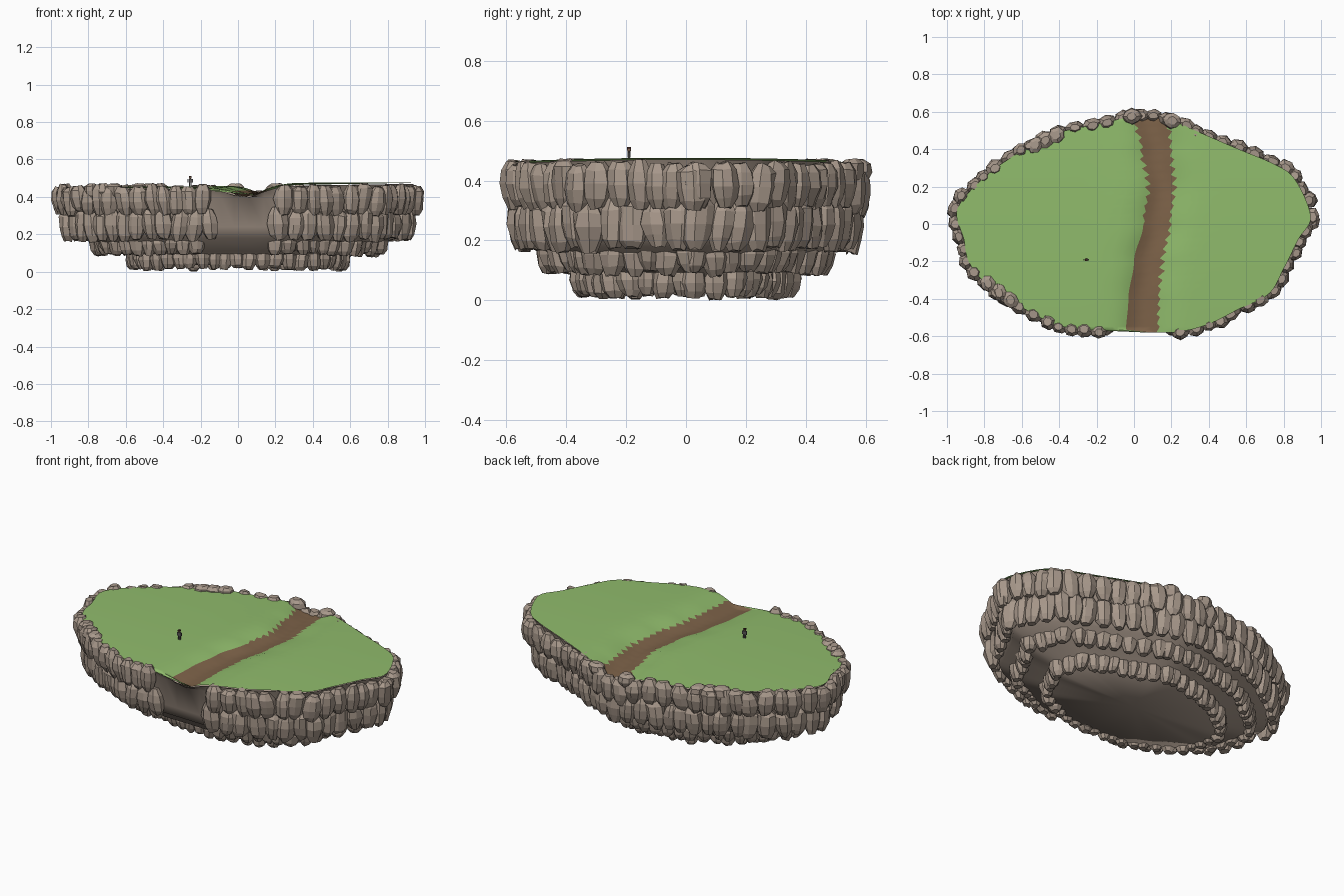
import bpy, bmesh, math, random
from mathutils import Vector

if "Cube" in bpy.data.objects:
    bpy.data.objects.remove(bpy.data.objects["Cube"])

random.seed(4)


def material(name, rgb):
    m = bpy.data.materials.new(name)
    m.diffuse_color = (*rgb, 1)
    m.use_nodes = True
    m.node_tree.nodes["Principled BSDF"].inputs["Base Color"].default_value = m.diffuse_color
    return m


GRASS = material("grass green", (0.28, 0.50, 0.15))
SOIL = material("river bed brown", (0.205, 0.123, 0.066))
ROCK = material("rock taupe", (0.39, 0.315, 0.258))
CORE = material("core taupe", (0.33, 0.265, 0.217))
CLOTH = material("clothing grey", (0.10, 0.095, 0.095))
SKIN = material("skin tan", (0.35, 0.2, 0.13))
HAIR = material("hair dark brown", (0.06, 0.025, 0.018))


def finish(bm, name, mats):
    bmesh.ops.recalc_face_normals(bm, faces=bm.faces)
    me = bpy.data.meshes.new(name)
    bm.to_mesh(me)
    bm.free()
    for m in mats:
        me.materials.append(m)
    ob = bpy.data.objects.new(name, me)
    bpy.context.collection.objects.link(ob)
    return ob


# Island outline, smoothed with a closed spline
KEYS = [(.945, .04), (.86, .24), (.75, .32), (.56, .40), (.35, .49), (.16, .568), (0, .575),
        (-.21, .53), (-.40, .49), (-.61, .385), (-.80, .25), (-.945, .08), (-.91, -.08),
        (-.88, -.21), (-.77, -.34), (-.61, -.44), (-.425, -.535), (-.24, -.57), (-.02, -.577),
        (.22, -.58), (.40, -.535), (.56, -.455), (.72, -.375), (.80, -.24), (.88, -.08)]


def spline(keys, steps):
    pts, n = [], len(keys)
    for i in range(n):
        a, b, c, d = (Vector(keys[(i + k) % n]) for k in (-1, 0, 1, 2))
        for s in range(steps):
            t = s / steps
            pts.append(b + .5 * t * (c - a + t * (2 * a - 5 * b + 4 * c - d + t * (3 * (b - c) + d - a))))
    return pts


OUTLINE = spline(KEYS, 6)


def span(y):
    xs = []
    for a, b in zip(OUTLINE, OUTLINE[1:] + OUTLINE[:1]):
        if (a.y - y) * (b.y - y) <= 0 and a.y != b.y:
            xs.append(a.x + (b.x - a.x) * (y - a.y) / (b.y - a.y))
    return min(xs), max(xs)


# River bed edges: (y, left x, right x)
RIVER = [(-.6, -.045, .13), (-.4, -.03, .135), (-.2, .0, .155), (0, .05, .195),
         (.2, .075, .22), (.4, .04, .2), (.6, -.01, .185)]


def river(y):
    for a, b in zip(RIVER, RIVER[1:]):
        if y <= b[0]:
            t = (y - a[0]) / (b[0] - a[0])
            t = t * t * (3 - 2 * t)
            return a[1] + (b[1] - a[1]) * t, a[2] + (b[2] - a[2]) * t
    return RIVER[-1][1:]


def dip(x, y):
    l, r = river(y)
    d = x - (l + r) / 2
    return .052 * math.exp(-(d / (.1 if d < 0 else .115)) ** 2)


def height(x, y):
    t = min(1, max(0, (x + .2) / .5))
    return .456 + .02 * t * t * (3 - 2 * t) - .012 * (y / .58) ** 2 - dip(x, y)


# Meadow: rows of quads, with a saw-toothed river bed strip in the middle
bm = bmesh.new()
N, M, ROWS = 11, 4, 70
rows = []
y0, y1 = min(p.y for p in OUTLINE) + .0015, max(p.y for p in OUTLINE) - .0015
for j in range(ROWS + 1):
    y = y0 + (y1 - y0) * j / ROWS
    xl, xr = span(y)
    l, r = river(y)
    if j % 3 == 0:
        tooth = random.uniform(.012, .036)
    l -= tooth * ((j % 3) / 2 - .5) if y > 0 else 0
    r += tooth * ((j % 3) / 2 - .6)
    l, r = max(l, xl + .002), min(r, xr - .002)
    xs = [l + (xl - l) * (1 - i / N) ** 2 for i in range(N)]
    xs += [l + (r - l) * i / M for i in range(M)]
    xs += [r + (xr - r) * (i / N) ** 2 for i in range(N + 1)]
    rows.append([bm.verts.new((x, y, height(x, y))) for x in xs])
for a, b in zip(rows, rows[1:]):
    for i in range(len(a) - 1):
        f = bm.faces.new((a[i], a[i + 1], b[i + 1], b[i]))
        f.material_index = 1 if N <= i < N + M else 0
        f.smooth = True
meadow = finish(bm, "meadow", [GRASS, SOIL])
if meadow.data.polygons[0].normal.z < 0:
    meadow.data.flip_normals()

# Core: outline rings stepping inward down to a fan-shaped underside
bm = bmesh.new()
rings = []
ring_pts = OUTLINE[::2]
for s, z in [(.995, None), (.965, .40), (.94, .24), (.91, .18), (.80, .15), (.77, .11),
             (.61, .09), (.58, .035)]:
    rings.append([bm.verts.new((p.x * s, p.y * s, height(p.x, p.y) - .006 if z is None else z))
                  for p in ring_pts])
n = len(ring_pts)
for a, b in zip(rings, rings[1:]):
    for i in range(n):
        bm.faces.new((a[i], a[(i + 1) % n], b[(i + 1) % n], b[i])).smooth = True
hub = bm.verts.new((0, 0, .035))
for i in range(n):
    bm.faces.new((rings[-1][i], rings[-1][(i + 1) % n], hub)).smooth = True
finish(bm, "island_core", [CORE])


# Faceted boulder made of jittered rings
def boulder(bm, c, tangent, w, d, h):
    side = Vector((tangent.x, tangent.y, 0)).normalized()
    out = Vector((side.y, -side.x, 0))
    sides, turn = random.choice((7, 8)), random.uniform(0, 6.28)
    tilt, lean = random.uniform(-.12, .12), random.uniform(-.02, .1)
    loops = []
    for z, r in ((-1, .48), (random.uniform(-.7, -.5), .84), (random.uniform(-.1, .1), 1.02),
                 (random.uniform(.5, .72), .93), (1, .5)):
        loop = []
        for k in range(sides):
            a = turn + 2 * math.pi * k / sides
            q = r * random.uniform(.88, 1.11)
            zz = z * h * random.uniform(.9, 1.04)
            loop.append(bm.verts.new(c + side * (math.cos(a) * q * w + tilt * zz)
                                     + out * (math.sin(a) * q * d + lean * zz) + Vector((0, 0, zz))))
        loops.append(loop)
    for a, b in zip(loops, loops[1:]):
        for k in range(sides):
            bm.faces.new((a[k], a[(k + 1) % sides], b[(k + 1) % sides], b[k]))
    bm.faces.new(loops[0][::-1])
    bm.faces.new(loops[-1])


def rock_row(name, sx, sy, z, half, step, gap):
    bm = bmesh.new()
    pts = [Vector((p.x * sx, p.y * sy)) for p in OUTLINE]
    travelled, due = 0, 0
    for a, b in zip(pts, pts[1:] + pts[:1]):
        seg = (b - a).length
        while due < travelled + seg:
            p = a.lerp(b, (due - travelled) / seg)
            size = random.uniform(.75, 1.25)
            due += step * size
            if gap and p.y < 0 and gap[0] < p.x < gap[1]:
                continue  # opening under the river mouth
            drop = dip(p.x, p.y) * .6 if z > .35 else 0
            p = p * random.uniform(.99, 1.008)
            boulder(bm, Vector((p.x, p.y, z - drop + random.uniform(-.008, .008))), b - a,
                    step * (.35 + .3 * size), random.uniform(.036, .047),
                    half * random.uniform(.92, 1.08))
        travelled += seg
    finish(bm, name, [ROCK])


rock_row("rim_rocks", 1.012, .995, .382, .077, .078, (-.14, .175))
rock_row("upper_wall_rocks", .963, .963, .252, .084, .078, (-.15, .18))
rock_row("lower_wall_rocks", .80, .80, .157, .067, .07, (-.16, .15))
rock_row("base_rocks", .595, .595, .066, .054, .064, None)

# Loose boulders lying on the rim
bm = bmesh.new()
for x, y in [(-.53, .42), (-.47, .45), (-.41, .475), (-.66, -.40),
             (-.72, -.365), (-.78, -.32), (.20, .55), (-.01, .575)]:
    boulder(bm, Vector((x, y, .43)), Vector((-y, x)), .05, .042, .042)
finish(bm, "rim_boulders", [ROCK])

# Tiny standing figure
fx, fy = -.255, -.19
fz = height(fx, fy)


def block(name, x, z, size, mat):
    bm = bmesh.new()
    bmesh.ops.create_cube(bm, size=1)
    for v in bm.verts:
        v.co = Vector((v.co.x * size[0] + fx + x, v.co.y * size[1] + fy, v.co.z * size[2] + fz + z))
    finish(bm, name, [mat])


block("figure_torso", 0, .032, (.016, .010, .02), CLOTH)
for s, label in ((-1, "left"), (1, "right")):
    block("figure_leg_" + label, s * .0045, .011, (.006, .008, .022), CLOTH)
    block("figure_arm_" + label, s * .0115, .031, (.005, .008, .02), CLOTH)
bm = bmesh.new()
bmesh.ops.create_icosphere(bm, subdivisions=2, radius=.007)
bmesh.ops.translate(bm, vec=(fx, fy, fz + .048), verts=bm.verts)
finish(bm, "figure_head", [SKIN])
block("figure_hair", 0, .0535, (.013, .013, .006), HAIR)
